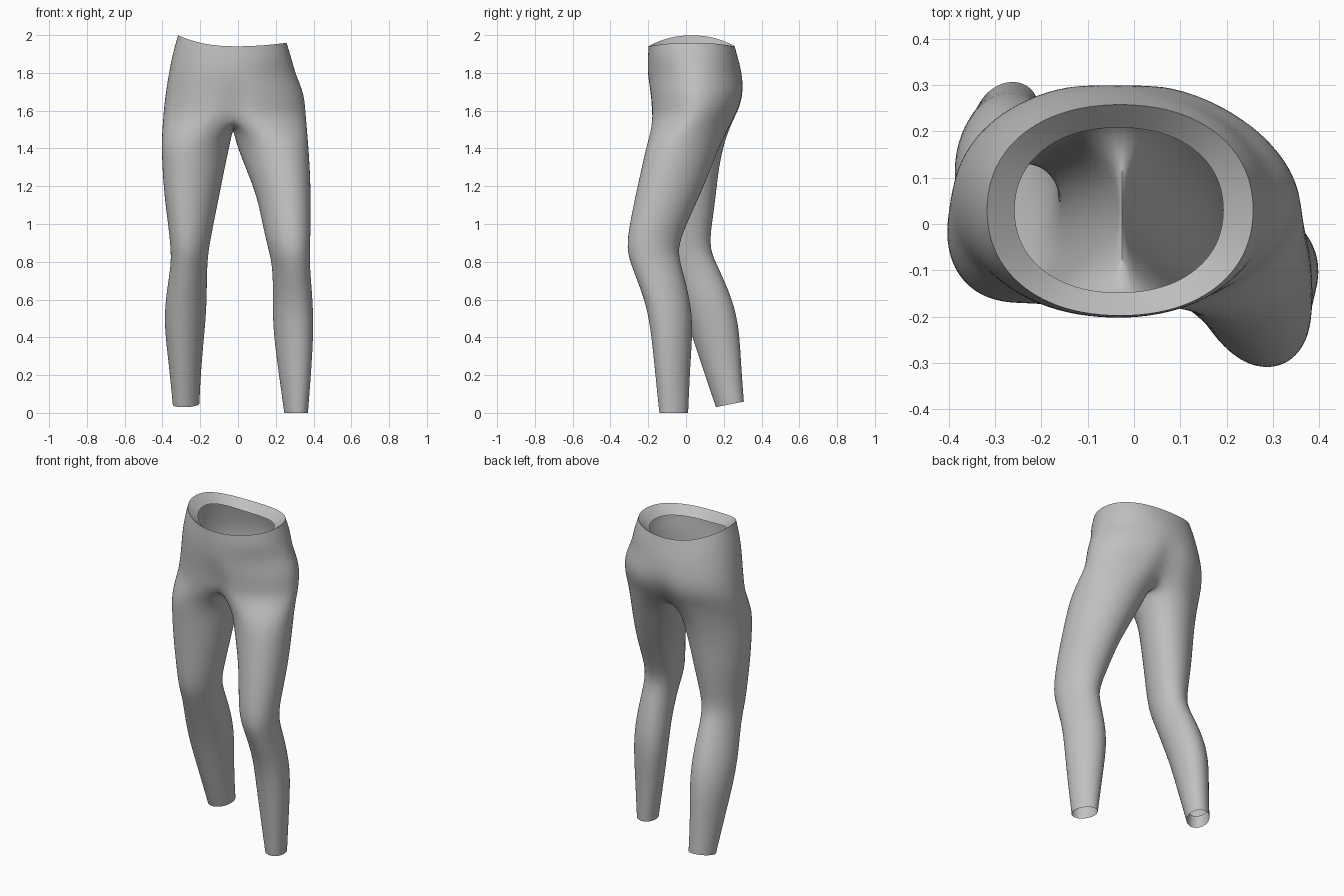
import bpy
import bmesh
from math import sin, cos, radians, copysign

cube = bpy.data.objects.get("Cube")
if cube:
    bpy.data.objects.remove(cube, do_unlink=True)

UNIT = 0.01      # sections are written in hundredths
ARC = 12         # steps from front centre to back centre on each side
LEG = 18         # points round a leg
TURN_OUT = 0.2   # outward turn of the leg sections

# Sections: height, x min, x max, y min, y max
PELVIS = [
    (189, -26, 19.5, -15, 21),      # inner edge of the folded waistband
    (194, -32, 26, -20, 26),        # waist rim
    (187, -35, 28.5, -20.5, 28),
    (179, -37, 31, -20.5, 30),
    (170, -38.5, 35, -20, 31.5),
    (162, -39.5, 36, -19.5, 30),
    (155, -40, 36.5, -19.5, 26.5),
]
RIGHT_LEG = [
    (144, -40.5, -4, -17, 20),
    (130, -40, -7, -16, 17),
    (115, -39, -10, -15.5, 15.5),
    (100, -37, -13, -15, 13.5),
    (87, -35.5, -15.5, -14, 12),
    (77, -35.5, -16.5, -10, 17),
    (60, -38.5, -16.5, -3.5, 24.5),
    (45, -39, -17.5, 2, 28),
    (25, -36.5, -19.5, 8.5, 29),
    (4.5, -34.5, -20.5, 16, 30.5),
]
LEFT_LEG = [
    (144, -1.5, 37, -20, 18.5),
    (130, 4, 38, -23, 13),
    (115, 10, 38.5, -26.5, 7),
    (100, 13, 38.5, -29.5, 0),
    (87, 16, 38, -31.5, -5),
    (77, 18.5, 38, -28.5, -2.5),
    (60, 18.5, 39.5, -21.5, 2),
    (45, 18.5, 40, -18.5, 3.5),
    (25, 21, 39, -16.5, 2),
    (0, 24.5, 37, -14, 1),
]

bm = bmesh.new()


def vert(x, y, z):
    return bm.verts.new((x * UNIT, y * UNIT, z * UNIT))


def soft(v, power):
    """Pushes an ellipse towards a rounded box or a diamond."""
    return copysign(abs(v) ** power, v)


def bridge(upper, lower):
    for i in range(len(upper)):
        j = (i + 1) % len(upper)
        bm.faces.new((upper[i], upper[j], lower[j], lower[i]))


def pelvis_ring(index):
    """Full ring: front centre, round the left side, back, right side."""
    z, x0, x1, y0, y1 = PELVIS[index]
    lift = (1, 1, 0.5)[index] if index < 3 else 0
    cleft = max(0, index - 3)
    ring = []
    for i in range(2 * ARC):
        a = radians(180 / ARC * i)
        power = 1.1 if index > 2 and 0 < i < ARC else 0.92
        x = (x0 + x1) / 2 + (x1 - x0) / 2 * soft(sin(a), power)
        y = (y0 + y1) / 2 - (y1 - y0) / 2 * soft(cos(a), power)
        rise = lift * sin(a) ** 2 * (2 if sin(a) > 0 else 6)
        if i == 0:
            y += cleft * 1.3
            rise += cleft
        elif i == ARC:
            y -= cleft * 1.5
        ring.append(vert(x, y, z + rise))
    return ring


def leg_ring(row, side, scale=1.02, raise_by=0, tilt=0):
    """Ring from the inner front, round the outside, to the inner back."""
    z, x0, x1, y0, y1 = row
    ring = []
    for i in range(LEG):
        a = radians(360 / LEG * i - 120)
        out = (x1 - x0) / 2 * cos(a) * scale
        dy = (y1 - y0) / 2 * sin(a) * scale - TURN_OUT * out
        ring.append(vert((x0 + x1) / 2 + side * out, (y0 + y1) / 2 + dy,
                         z + raise_by + tilt * dy))
    return ring


def crease_ring(ring):
    layer = bm.edges.layers.float.get("crease_edge")
    for i, v in enumerate(ring):
        bm.edges.get((v, ring[i - 1]))[layer] = 1


bm.edges.layers.float.new("crease_edge")

# Hips and folded waistband
hips = [pelvis_ring(i) for i in range(len(PELVIS))]
for upper, lower in zip(hips, hips[1:]):
    bridge(upper, lower)
crease_ring(hips[1])

# Crotch strip from back to front, shared by both legs
strip = [vert(-2.5, y, z) for y, z in
         ((15, 151), (9, 151), (2, 151), (-5, 153), (-11, 155))]

# Legs with a small hem turned inside each ankle
hip = hips[-1]
for side, rows, tilt in ((1, LEFT_LEG, 0), (-1, RIGHT_LEG, 0.2)):
    loop = [hip[side * i] for i in range(ARC + 1)] + strip
    for row in rows:
        ankle = row is rows[-1]
        ring = leg_ring(row, side, tilt=tilt if ankle else 0)
        bridge(loop, ring)
        loop = ring
    hem = leg_ring(rows[-1], side, scale=0.92, raise_by=7, tilt=tilt)
    bridge(loop, hem)
    crease_ring(loop)

bmesh.ops.recalc_face_normals(bm, faces=bm.faces[:])
mesh = bpy.data.meshes.new("leggings")
bm.to_mesh(mesh)
bm.free()
leggings = bpy.data.objects.new("leggings", mesh)
bpy.context.collection.objects.link(leggings)

# Plain grey cloth
grey = bpy.data.materials.new("grey cloth")
grey.use_nodes = True
colour = (0.53, 0.53, 0.53, 1)
grey.diffuse_color = colour
grey.node_tree.nodes["Principled BSDF"].inputs["Base Color"].default_value = colour
mesh.materials.append(grey)

# Smooth the surface, keeping the folded rims sharp
bpy.ops.object.select_all(action="DESELECT")
leggings.select_set(True)
bpy.context.view_layer.objects.active = leggings
subdivision = leggings.modifiers.new("smooth", "SUBSURF")
subdivision.levels = subdivision.render_levels = 2
bpy.ops.object.modifier_apply(modifier=subdivision.name)
bpy.ops.object.shade_smooth_by_angle(angle=radians(50))
